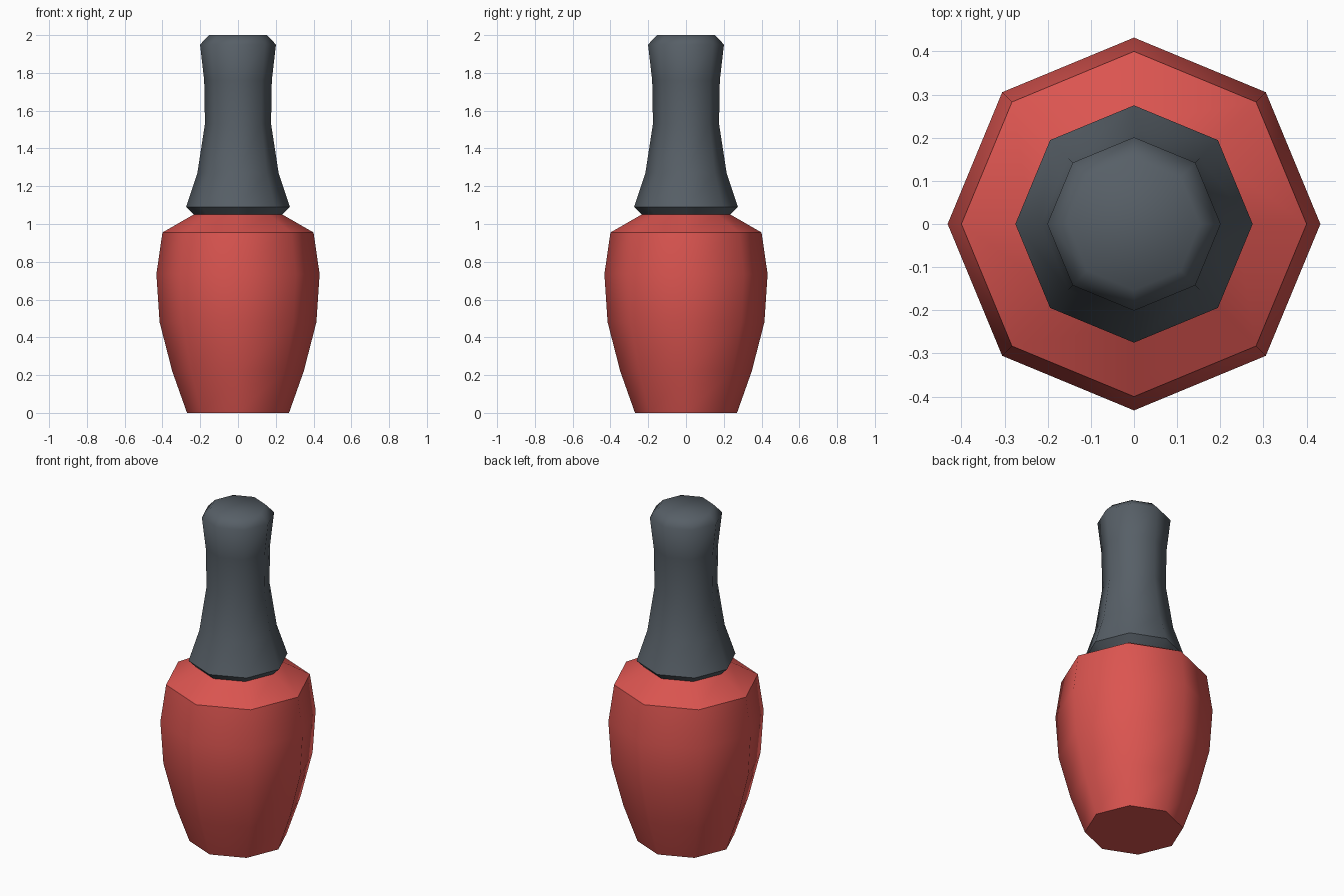
import bpy, bmesh, math

if "Cube" in bpy.data.objects:
    bpy.data.objects.remove(bpy.data.objects["Cube"])

SIDES = 8


def material(name, rgb):
    m = bpy.data.materials.new(name)
    m.diffuse_color = (*rgb, 1)
    m.use_nodes = True
    m.node_tree.nodes["Principled BSDF"].inputs["Base Color"].default_value = m.diffuse_color
    return m


def lathe(name, profile, mat, close_bottom=False, close_top=False):
    """Revolve (radius, height) points into an eight-sided body."""
    bm = bmesh.new()
    rings = [[bm.verts.new((r * math.cos(math.tau * i / SIDES),
                            r * math.sin(math.tau * i / SIDES), z))
              for i in range(SIDES)] for r, z in profile]
    for a, b in zip(rings, rings[1:]):
        for i in range(SIDES):
            j = (i + 1) % SIDES
            bm.faces.new((a[i], a[j], b[j], b[i]))
    if close_bottom:
        bm.faces.new(rings[0][::-1])
    if close_top:
        bm.faces.new(rings[-1])
    mesh = bpy.data.meshes.new(name)
    bm.to_mesh(mesh)
    bm.free()
    mesh.materials.append(mat)
    obj = bpy.data.objects.new(name, mesh)
    bpy.context.collection.objects.link(obj)
    # smooth walls, crisp shoulder and base
    bpy.ops.object.select_all(action='DESELECT')
    obj.select_set(True)
    bpy.context.view_layer.objects.active = obj
    bpy.ops.object.shade_smooth_by_angle(angle=math.radians(49.5))
    return obj


red = material("red", (0.71, 0.09, 0.08))
slate = material("slate grey", (0.095, 0.115, 0.135))

# Bottle body, its neck opening closed by the cap
lathe("bottle", [(0.27, 0), (0.348, 0.22), (0.415, 0.48), (0.432, 0.735),
                 (0.40, 0.955), (0.235, 1.05)], red, close_bottom=True)

# Flared cap handle
lathe("cap", [(0.235, 1.05), (0.275, 1.09), (0.215, 1.27), (0.175, 1.53),
              (0.179, 1.76), (0.201, 1.95), (0.153, 2.0)], slate, close_top=True)
